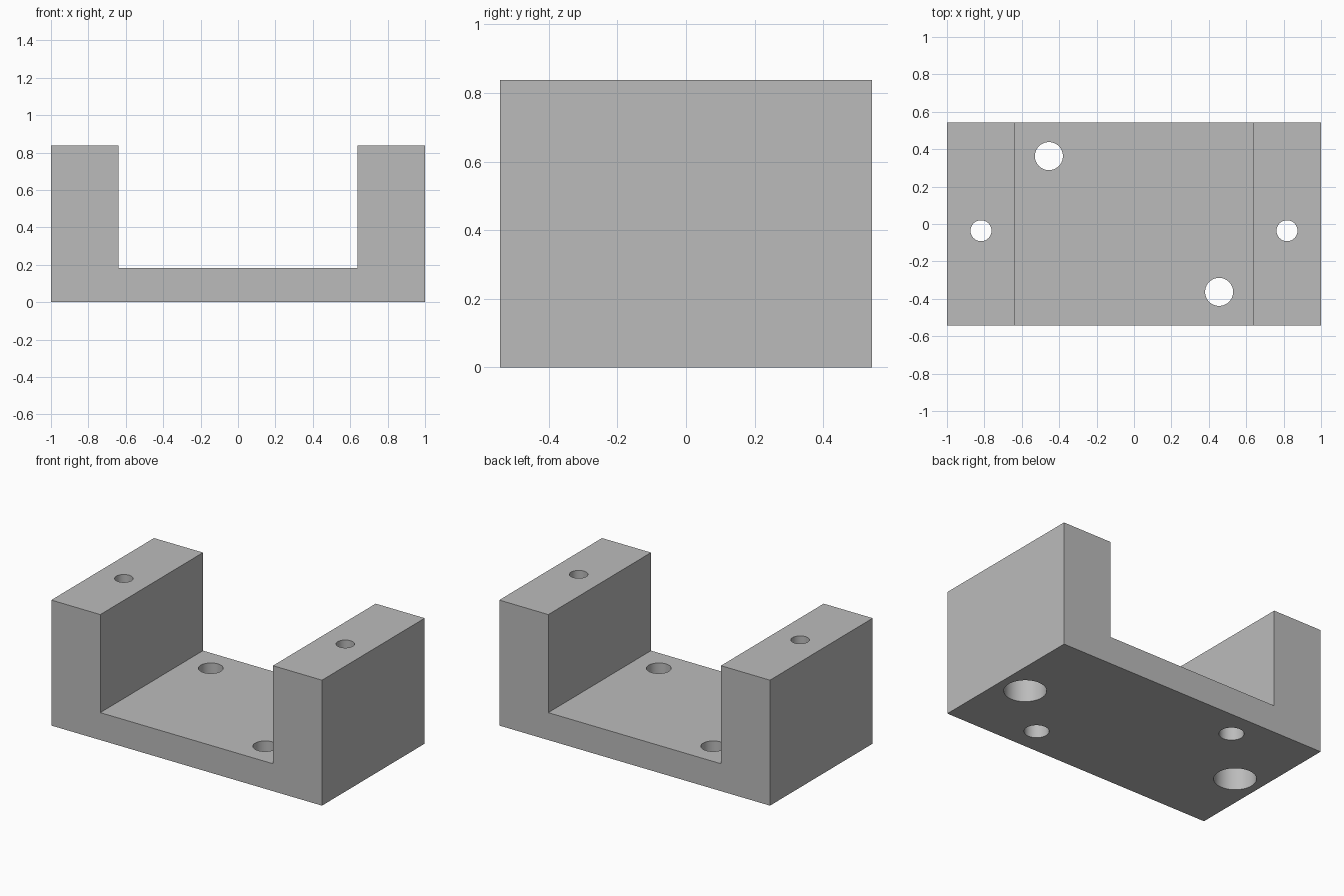
import bpy
import bmesh
import math

if "Cube" in bpy.data.objects:
    bpy.data.objects.remove(bpy.data.objects["Cube"], do_unlink=True)

HALF_W, HALF_D, HEIGHT = 1.0, 0.542, 0.838
INNER, FLOOR = 0.638, 0.183
POST_X, POST_Y = 0.818, -0.036
BASE_X, BASE_Y = 0.455, 0.363
BORE_DEPTH = 0.5

grey = bpy.data.materials.new("plain_grey")
grey.use_nodes = True
colour = (0.5, 0.5, 0.5, 1)
grey.diffuse_color = colour
grey.node_tree.nodes["Principled BSDF"].inputs["Base Color"].default_value = colour

# U-shaped bracket body, extruded front to back
profile = [(-HALF_W, 0), (HALF_W, 0), (HALF_W, HEIGHT), (INNER, HEIGHT),
           (INNER, FLOOR), (-INNER, FLOOR), (-INNER, HEIGHT), (-HALF_W, HEIGHT)]
bm = bmesh.new()
face = bm.faces.new([bm.verts.new((x, -HALF_D, z)) for x, z in profile])
ext = bmesh.ops.extrude_face_region(bm, geom=[face])
moved = [v for v in ext["geom"] if isinstance(v, bmesh.types.BMVert)]
bmesh.ops.translate(bm, vec=(0, 2 * HALF_D, 0), verts=moved)
bmesh.ops.recalc_face_normals(bm, faces=bm.faces)
mesh = bpy.data.meshes.new("bracket_body")
bm.to_mesh(mesh)
bm.free()
body = bpy.data.objects.new("bracket_body", mesh)
bpy.context.collection.objects.link(body)
mesh.materials.append(grey)


def drill(name, x, y, radius, bottom, top):
    """Cut a vertical round hole through the body."""
    bpy.ops.mesh.primitive_cylinder_add(
        vertices=64, radius=radius, depth=top - bottom,
        location=(x, y, (top + bottom) / 2))
    cutter = bpy.context.object
    cutter.name = name
    cutter.data.materials.append(grey)
    cut = body.modifiers.new(name, "BOOLEAN")
    cut.operation = "DIFFERENCE"
    cut.solver = "EXACT"
    cut.object = cutter
    bpy.context.view_layer.objects.active = body
    bpy.ops.object.modifier_apply(modifier=cut.name)
    bpy.data.objects.remove(cutter, do_unlink=True)


for side, s in (("left", 1), ("right", -1)):
    # Post screw hole with a wide counterbore from below
    drill(side + "_post_hole", s * POST_X, POST_Y, 0.056, -0.1, HEIGHT + 0.1)
    drill(side + "_counterbore", s * POST_X, POST_Y, 0.128, -0.1, BORE_DEPTH)
    # Mounting hole through the floor, diagonally opposed
    drill(side + "_floor_hole", s * BASE_X, -s * BASE_Y, 0.075, -0.1, FLOOR + 0.1)

# Smooth hole walls, sharp edges elsewhere
bpy.ops.object.select_all(action="DESELECT")
body.select_set(True)
bpy.context.view_layer.objects.active = body
bpy.ops.object.shade_smooth_by_angle(angle=math.radians(30))
